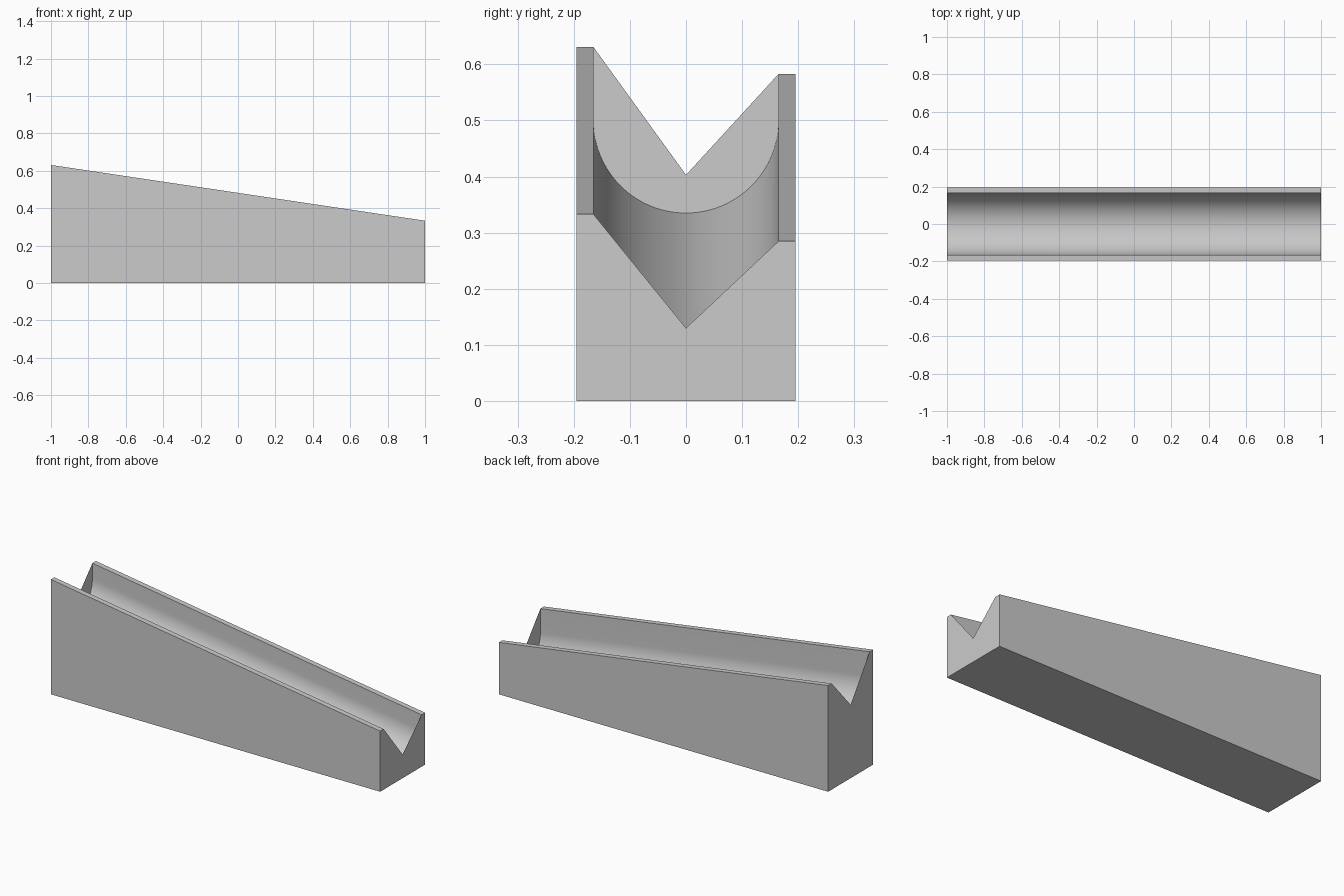
import bpy, bmesh, math

old = bpy.data.objects.get("Cube")
if old:
    bpy.data.objects.remove(old, do_unlink=True)

HALF_LENGTH, HALF_WIDTH, RADIUS = 1.0, 0.195, 0.165
FRONT_TOP, BACK_TOP, ARC_CENTRE = 0.631, 0.583, 0.50   # heights at the tall end
DROP = 0.298                                           # fall along the length
SEGMENTS = 48

grey = bpy.data.materials.new("light_grey")
grey.use_nodes = True
colour = (0.6, 0.6, 0.6, 1)
grey.diffuse_color = colour
grey.node_tree.nodes["Principled BSDF"].inputs["Base Color"].default_value = colour


def finish(bm, name):
    mesh = bpy.data.meshes.new(name)
    bm.to_mesh(mesh)
    bm.free()
    mesh.materials.append(grey)
    obj = bpy.data.objects.new(name, mesh)
    bpy.context.collection.objects.link(obj)
    return obj


def outline(drop, hollow):
    """Cross-section (y, z), anticlockwise, with the given hollow between the rims."""
    front, back = FRONT_TOP - drop, BACK_TOP - drop
    return ([(-HALF_WIDTH, 0), (HALF_WIDTH, 0), (HALF_WIDTH, back), (RADIUS, back)]
            + hollow + [(-RADIUS, front), (-HALF_WIDTH, front)])


def ring(bm, x, points):
    return [bm.verts.new((x, y, z)) for y, z in points]


def arc(drop):
    angles = [-math.pi * i / SEGMENTS for i in range(SEGMENTS + 1)]
    return [(RADIUS * math.cos(a), ARC_CENTRE - drop + RADIUS * math.sin(a)) for a in angles]


# Sloping trough: round groove, rims, side walls and base
bm = bmesh.new()
tall = ring(bm, -HALF_LENGTH, outline(0, arc(0)))
low = ring(bm, HALF_LENGTH, outline(DROP, arc(DROP)))
for i in range(len(tall)):
    j = (i + 1) % len(tall)
    bm.faces.new((tall[i], tall[j], low[j], low[i]))
body = finish(bm, "trough_body")
bpy.ops.object.select_all(action="DESELECT")
body.select_set(True)
bpy.context.view_layer.objects.active = body
bpy.ops.object.shade_smooth_by_angle(angle=math.radians(30))

# Flat end plates with a V notch
for name, side, drop, notch in (("tall_end_plate", -1, 0, 0.403),
                                ("low_end_plate", 1, DROP, 0.13)):
    bm = bmesh.new()
    verts = ring(bm, side * HALF_LENGTH, outline(drop, [(0, notch)]))
    bm.faces.new(verts if side > 0 else verts[::-1])
    finish(bm, name)
